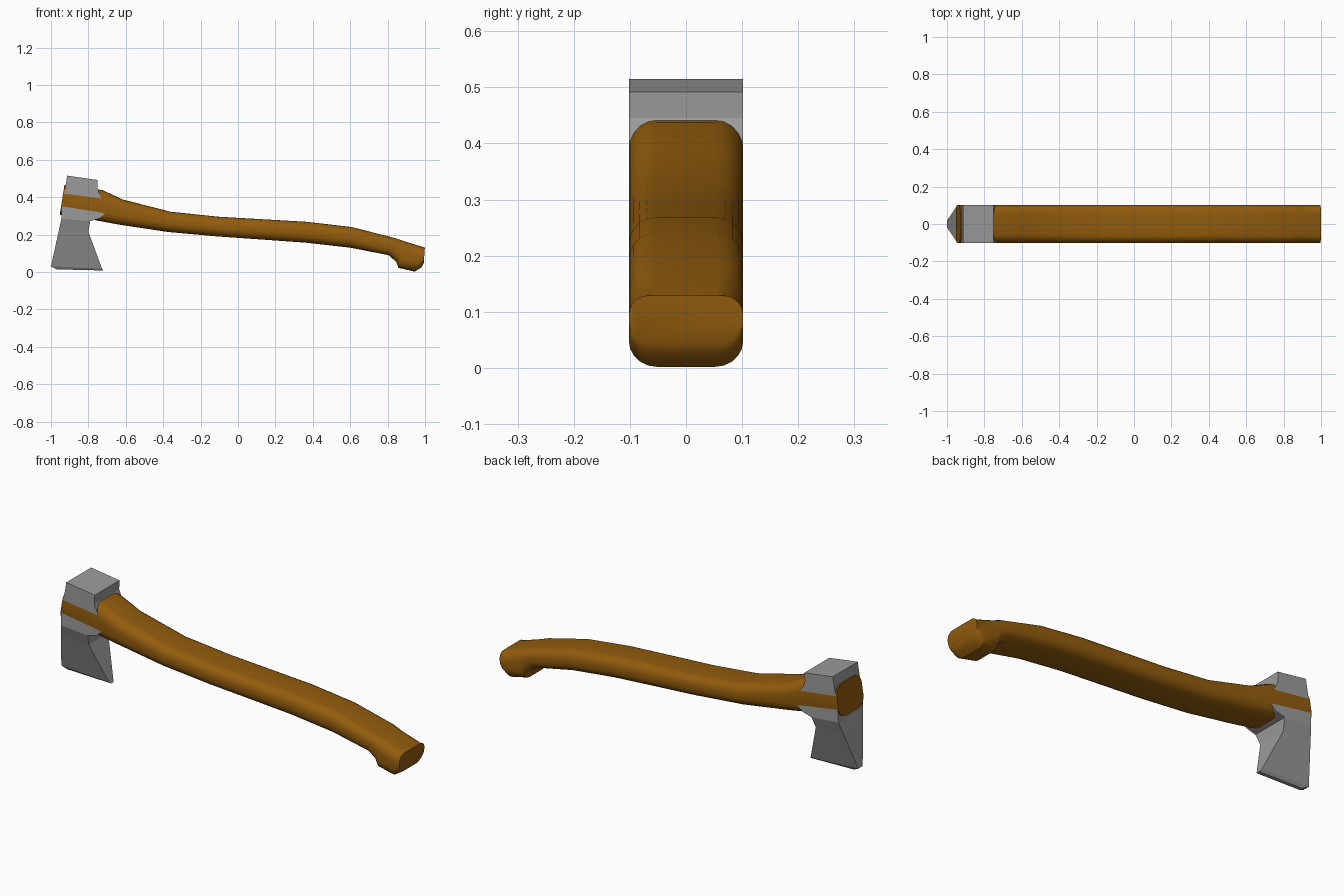
import bpy, bmesh, math
from mathutils import Vector

if "Cube" in bpy.data.objects:
    bpy.data.objects.remove(bpy.data.objects["Cube"])


def material(name, rgb):
    m = bpy.data.materials.new(name)
    m.diffuse_color = (*rgb, 1)
    m.use_nodes = True
    m.node_tree.nodes["Principled BSDF"].inputs["Base Color"].default_value = m.diffuse_color
    return m


def finish(name, bm, mat):
    bmesh.ops.remove_doubles(bm, verts=bm.verts, dist=1e-5)
    bmesh.ops.recalc_face_normals(bm, faces=bm.faces)
    mesh = bpy.data.meshes.new(name)
    bm.to_mesh(mesh)
    bm.free()
    mesh.materials.append(mat)
    ob = bpy.data.objects.new(name, mesh)
    bpy.context.collection.objects.link(ob)
    return ob


def loft(bm, rings):
    """Skin closed rings of equal length and cap both ends."""
    loops = [[bm.verts.new(p) for p in r] for r in rings]
    n = len(loops[0])
    for a, b in zip(loops, loops[1:]):
        for i in range(n):
            j = (i + 1) % n
            bm.faces.new((a[i], a[j], b[j], b[i]))
    bm.faces.new(loops[0])
    bm.faces.new(loops[-1])


wood = material("brown wood", (0.29, 0.108, 0.004))
steel = material("grey steel", (0.33, 0.33, 0.33))
HALF = 0.102

# Handle: rounded-rectangle sections given by their top and bottom points (x, z)
sections = [
    ((-0.928, 0.465), (-0.953, 0.306)),
    ((-0.725, 0.438), (-0.765, 0.277)),
    ((-0.615, 0.387), (-0.635, 0.253)),
    ((-0.36, 0.322), (-0.375, 0.214)),
    ((-0.10, 0.295), (-0.11, 0.190)),
    ((0.13, 0.282), (0.12, 0.174)),
    ((0.37, 0.268), (0.36, 0.157)),
    ((0.61, 0.240), (0.60, 0.130)),
    ((0.84, 0.181), (0.805, 0.090)),
    ((0.88, 0.168), (0.845, 0.055)),
    ((0.91, 0.158), (0.858, 0.022)),
    ((0.996, 0.131), (0.945, 0.002)),
    ((0.998, 0.130), (0.982, 0.025)),
    ((0.999, 0.129), (0.993, 0.047)),
]


def section_ring(top, bottom, steps=5):
    t, b = Vector((top[0], 0, top[1])), Vector((bottom[0], 0, bottom[1]))
    up = (t - b).normalized()
    h = (t - b).length / 2
    r = min(0.05, h * 0.85)
    mid = (t + b) / 2
    ring = []
    for k, (sy, sz) in enumerate(((1, 1), (-1, 1), (-1, -1), (1, -1))):
        for i in range(steps + 1):
            a = math.pi / 2 * (k + i / steps)
            y = sy * (HALF - r) + r * math.cos(a)
            ring.append(mid + up * (sz * (h - r) + r * math.sin(a)) + Vector((0, y, 0)))
    return ring


bm = bmesh.new()
loft(bm, [section_ring(*s) for s in sections])
handle = finish("handle", bm, wood)
bpy.context.view_layer.objects.active = handle
handle.select_set(True)
bpy.ops.object.shade_smooth_by_angle(angle=math.radians(35))

# Head block: side profile with pointed lugs, extruded through the thickness
w = HALF - 0.0006
profile = [(-0.913, 0.515), (-0.75, 0.492), (-0.752, 0.445), (-0.728, 0.388),
           (-0.748, 0.376), (-0.748, 0.335), (-0.702, 0.322), (-0.738, 0.287),
           (-0.79, 0.272), (-0.944, 0.285), (-0.942, 0.33), (-0.923, 0.455)]
bm = bmesh.new()
loft(bm, [[(x, y, z) for x, z in profile] for y in (-w, w)])

# Blade: wedge rows of (left x, left z, right x, right z, half thickness)
rows = [(-0.944, 0.285, -0.79, 0.272, w),
        (-0.958, 0.222, -0.80, 0.215, 0.08),
        (-1.0, 0.030, -0.727, 0.018, 0.018),
        (-0.97, 0.014, -0.720, 0.008, 0.009)]
loft(bm, [[(lx, -t, lz), (rx, -t, rz), (rx, t, rz), (lx, t, lz)]
          for lx, lz, rx, rz, t in rows])
finish("axe_head", bm, steel)
